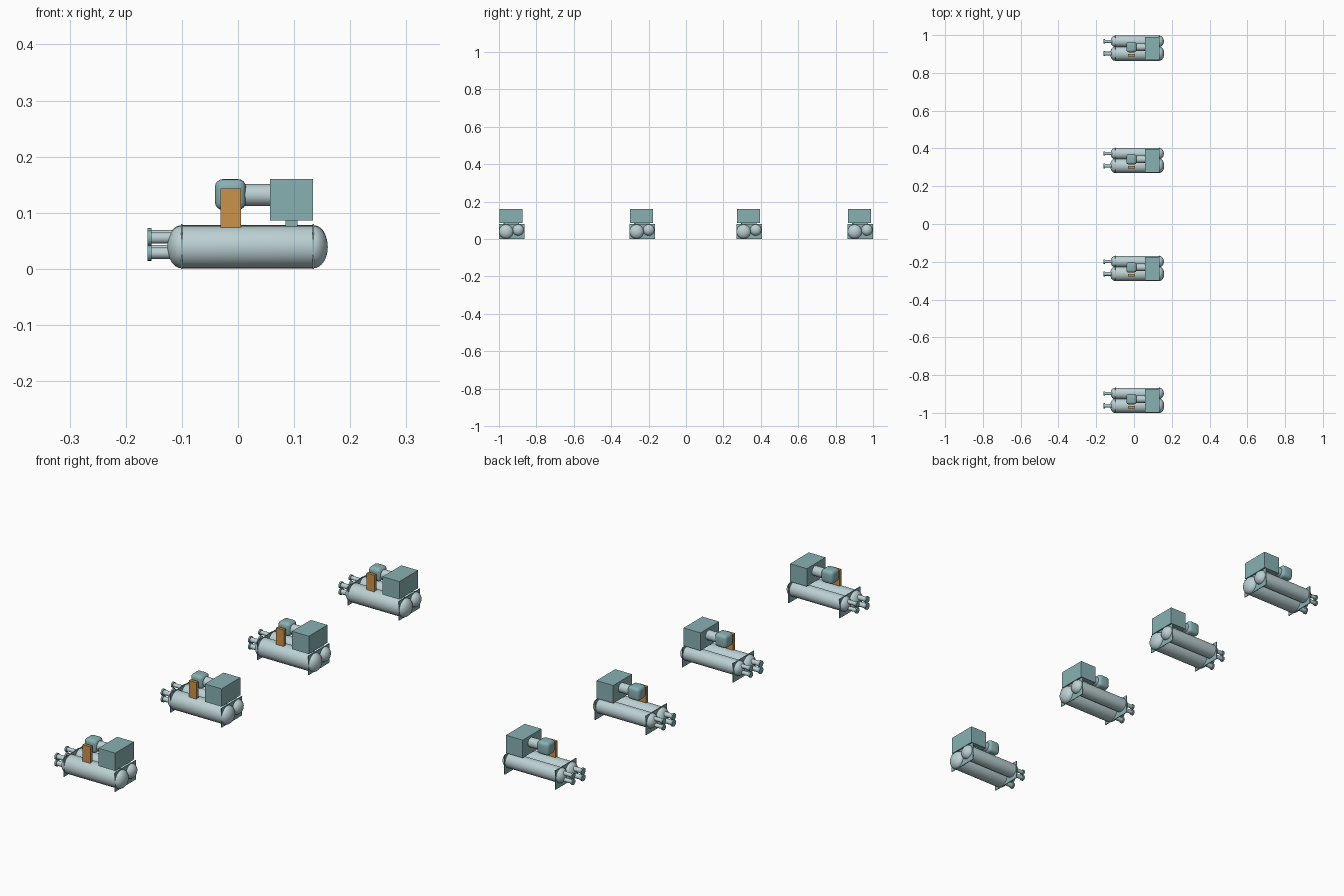
import bpy, bmesh, math
from mathutils import Matrix

if "Cube" in bpy.data.objects:
    bpy.data.objects.remove(bpy.data.objects["Cube"])


def mat(name, col):
    m = bpy.data.materials.new(name)
    m.diffuse_color = (*col, 1)
    m.use_nodes = True
    m.node_tree.nodes["Principled BSDF"].inputs["Base Color"].default_value = m.diffuse_color
    return m


STEEL = mat("pale steel", (0.50, 0.63, 0.65))
TEAL = mat("teal paint", (0.25, 0.44, 0.45))
ORANGE = mat("orange panel", (0.60, 0.29, 0.07))


def finish(name, bm, m, smooth=True):
    bmesh.ops.recalc_face_normals(bm, faces=bm.faces)
    me = bpy.data.meshes.new(name)
    bm.to_mesh(me)
    bm.free()
    ob = bpy.data.objects.new(name, me)
    bpy.context.collection.objects.link(ob)
    me.materials.append(m)
    if smooth:
        me.shade_smooth()
        me.set_sharp_from_angle(angle=math.radians(35))
    return ob


def box(name, x, y, z, m, bevel=0):
    bm = bmesh.new()
    bmesh.ops.create_cube(bm, size=1)
    for v in bm.verts:
        v.co = [(a[0] + a[1]) / 2 + c * (a[1] - a[0]) for a, c in zip((x, y, z), v.co)]
    if bevel:
        bmesh.ops.bevel(bm, geom=bm.edges[:], offset=bevel, segments=4,
                        profile=0.5, affect='EDGES')
    return finish(name, bm, m, bevel > 0)


def lathe_x(name, profile, y, z, m, n=40):
    """Revolve (x, radius) points about an axis parallel to x."""
    bm = bmesh.new()
    vs = [bm.verts.new((x, 0, r)) for x, r in profile]
    es = [bm.edges.new(p) for p in zip(vs, vs[1:])]
    bmesh.ops.spin(bm, geom=vs + es, axis=(1, 0, 0), cent=(0, 0, 0),
                   angle=2 * math.pi, steps=n)
    bmesh.ops.remove_doubles(bm, verts=bm.verts, dist=1e-5)
    bm.transform(Matrix.Translation((0, y, z)))
    return finish(name, bm, m)


def tank(name, y, z, r, dome):
    arc = [math.pi / 2 * i / 8 for i in range(9)]
    left = [(-0.10 - dome * math.cos(a), r * math.sin(a)) for a in arc]
    right = [(0.134 + dome * math.cos(a), r * math.sin(a)) for a in reversed(arc)]
    lathe_x(name, left + right, y, z, STEEL)


def chiller(y0):
    # pressure vessels with domed ends
    big_y, big_z, small_y, small_z = y0 + 0.038, 0.039, y0 + 0.103, 0.048
    tank("evaporator_tank", big_y, big_z, 0.038, 0.026)
    tank("condenser_tank", small_y, small_z, 0.030, 0.024)
    # end plates
    for x in (-0.10, 0.134):
        box("tube_sheet", (x - 0.0015, x + 0.0015), (y0, y0 + 0.136), (0, 0.08), TEAL)
    # water pipes with flanges
    for y, zs, r in ((big_y, (0.028, 0.055), 0.010), (small_y, (0.035, 0.061), 0.008)):
        for z in zs:
            lathe_x("water_pipe", [(-0.156, 0), (-0.156, r), (-0.105, r), (-0.105, 0)],
                    y, z, STEEL, 20)
            f = r + 0.0035
            lathe_x("pipe_flange", [(-0.161, 0), (-0.161, f), (-0.154, f), (-0.154, 0)],
                    y, z, TEAL, 20)
    # motor cabinet on its neck
    box("cabinet", (0.057, 0.134), (y0 + 0.003, y0 + 0.126), (0.086, 0.16), TEAL)
    box("cabinet_neck", (0.085, 0.106), (y0 + 0.028, y0 + 0.108), (0.06, 0.087), TEAL)
    # compressor and suction pipe
    box("compressor", (-0.041, 0.014), (y0 + 0.045, y0 + 0.1), (0.105, 0.16), TEAL, 0.014)
    lathe_x("suction_pipe", [(0.005, 0), (0.005, 0.0195), (0.065, 0.0195), (0.065, 0)],
            y0 + 0.0725, 0.1315, STEEL, 32)
    # control panel
    box("control_panel", (-0.031, 0.005), (y0 + 0.024, y0 + 0.037), (0.073, 0.143), ORANGE)


for y0 in (-1.0, -0.302, 0.27, 0.864):
    chiller(y0)
